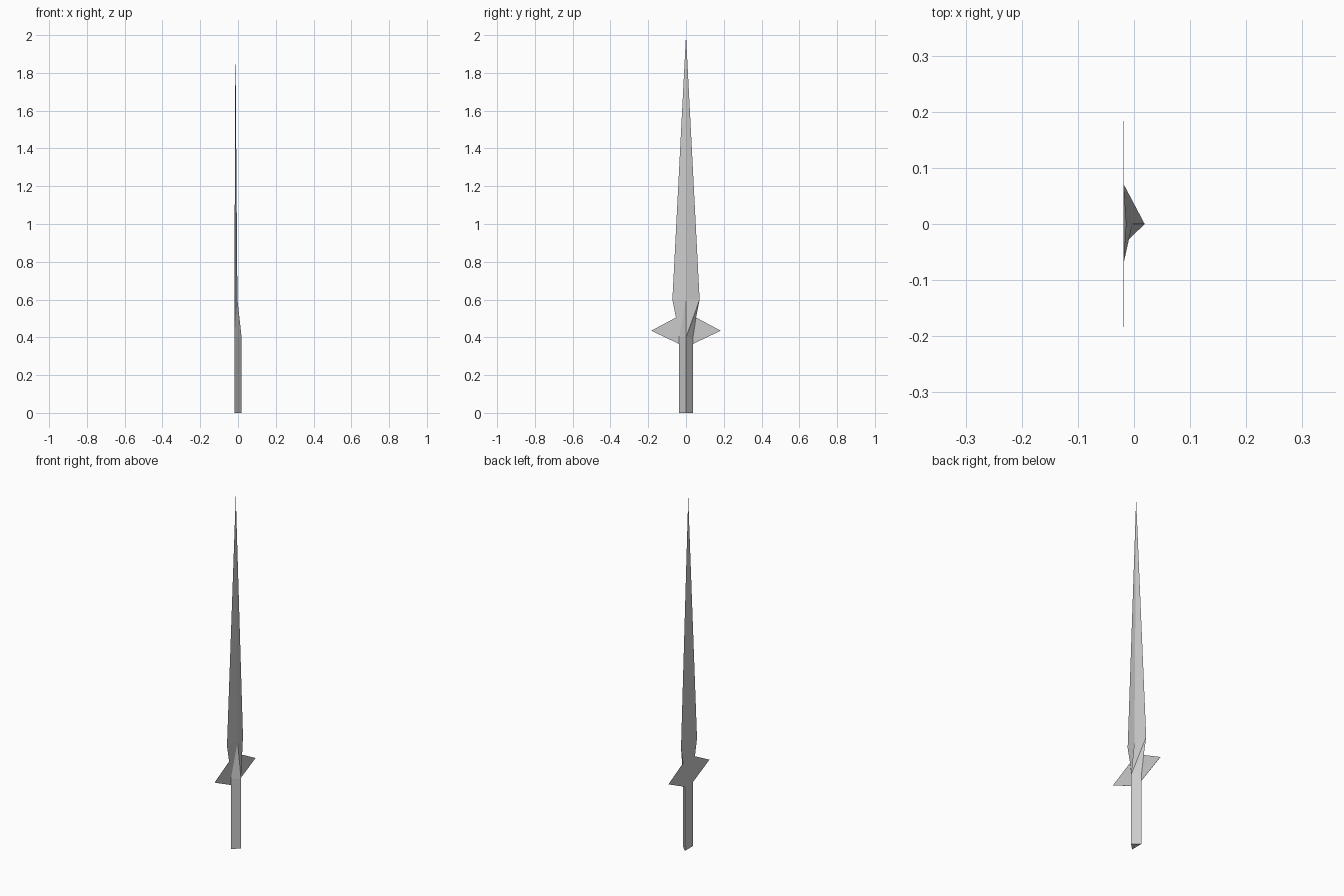
import bpy
import bmesh

if "Cube" in bpy.data.objects:
    bpy.data.objects.remove(bpy.data.objects["Cube"])

BACK = -0.019   # plane of the flat back
RIDGE = 0.019   # front ridge of the grip


def make_part(name, points, faces):
    """Flat-shaded mesh from a few named points."""
    bm = bmesh.new()
    verts = {k: bm.verts.new(p) for k, p in points.items()}
    for f in faces:
        bm.faces.new([verts[k] for k in f.split()])
    bmesh.ops.recalc_face_normals(bm, faces=bm.faces)
    mesh = bpy.data.meshes.new(name)
    bm.to_mesh(mesh)
    bm.free()
    obj = bpy.data.objects.new(name, mesh)
    bpy.context.collection.objects.link(obj)
    return obj


def section(tag, z, half_width, ridge=None):
    """Left edge, right edge and optional front ridge at one height."""
    pts = {"L" + tag: (BACK, -half_width, z), "R" + tag: (BACK, half_width, z)}
    if ridge is not None:
        pts["M" + tag] = (ridge, 0, z)
    return pts


grip_low = section("0", 0, 0.037, RIDGE)
grip_top = section("1", 0.4, 0.037, RIDGE)
neck = section("2", 0.505, 0.053)
blade_base = section("3", 0.6, 0.072, -0.003)

# One continuous body: triangular grip, faceted shoulder, tapering blade
make_part(
    "blade_and_grip",
    {**grip_low, **grip_top, **neck, **blade_base, "T": (-0.014, 0, 2.0)},
    [
        # grip
        "L0 M0 R0", "L0 M0 M1 L1", "M0 R0 R1 M1", "R0 L0 L1 R1",
        # shoulder, left facets then right facets then back
        "M3 L3 L2", "M3 L2 L1", "M3 L1 M1",
        "R3 M3 M1", "R3 M1 R2", "R2 M1 R1",
        "L1 L2 R2 R1", "L2 L3 R3 R2",
        # blade
        "L3 M3 T", "M3 R3 T", "R3 L3 T",
    ],
)

# Thin pointed guard wing on each side, lying in the back plane
for side, label in ((-1, "left"), (1, "right")):
    outline = [(0.053, 0.505), (0.037, 0.4), (0.037, 0.365), (0.184, 0.435)]
    pts = {str(i): (BACK, side * y, z) for i, (y, z) in enumerate(outline)}
    front = {"f" + k: (BACK + 0.001, y, z) for k, (_, y, z) in pts.items()}
    walls = [f"{i} {(i + 1) % 4} f{(i + 1) % 4} f{i}" for i in range(4)]
    make_part("guard_" + label, {**pts, **front},
              ["0 1 2 3", "f0 f1 f2 f3"] + walls)
